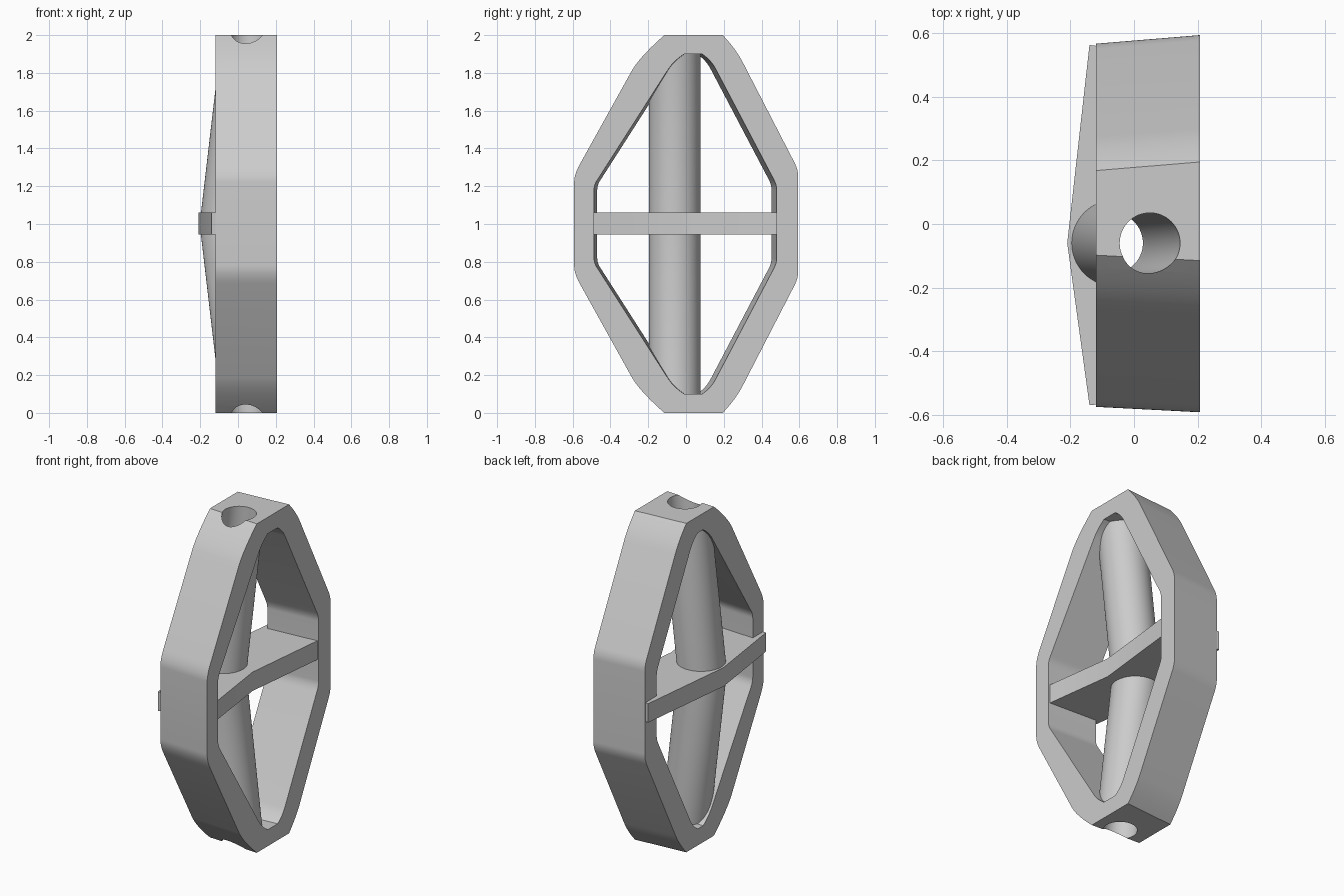
import bpy
import bmesh
from math import cos, sin, pi, radians

if "Cube" in bpy.data.objects:
    bpy.data.objects.remove(bpy.data.objects["Cube"], do_unlink=True)

grey = bpy.data.materials.new("light_grey")
grey.use_nodes = True
grey.diffuse_color = (0.6, 0.6, 0.6, 1)
grey.node_tree.nodes["Principled BSDF"].inputs["Base Color"].default_value = (0.6, 0.6, 0.6, 1)

BACK, FRONT = -0.12, 0.207      # x limits of the ring
AXIS_Y = -0.06                  # y of the bent tube


def skin(name, loops, closed=False):
    """Join equal-length loops of points into a solid; closed joins last to first."""
    bm = bmesh.new()
    rings = [[bm.verts.new(p) for p in loop] for loop in loops]
    pairs = list(zip(rings, rings[1:]))
    if closed:
        pairs.append((rings[-1], rings[0]))
    else:
        bm.faces.new(rings[0])
        bm.faces.new(rings[-1])
    for a, b in pairs:
        for i in range(len(a)):
            j = (i + 1) % len(a)
            bm.faces.new((a[i], a[j], b[j], b[i]))
    bmesh.ops.recalc_face_normals(bm, faces=bm.faces)
    mesh = bpy.data.meshes.new(name)
    bm.to_mesh(mesh)
    bm.free()
    mesh.materials.append(grey)
    obj = bpy.data.objects.new(name, mesh)
    bpy.context.collection.objects.link(obj)
    return obj


def curve(a, c, b, n=6):
    """Rounded corner from a to b, pulled towards c."""
    return [tuple((1 - t) ** 2 * a[k] + 2 * t * (1 - t) * c[k] + t * t * b[k] for k in (0, 1))
            for t in [i / n for i in range(n + 1)]]


def outline(left, right):
    """Closed y-z outline from upper left and right corners, mirrored about z = 1."""
    lt = [p for corner in left for p in curve(*corner)]
    rt = [p for corner in right for p in curve(*corner)]

    def low(pts):
        return [(y, 2 - z) for y, z in reversed(pts)]
    return lt + low(lt) + rt_lower_first(rt, low)


def rt_lower_first(rt, low):
    return [(y, 2 - z) for y, z in rt] + low([(y, 2 - z) for y, z in rt])


def at_face(pts, x):
    """Place an outline at x; the back face is narrower by a small draft."""
    draft = x == BACK
    half = len(pts) // 2
    return [(x, y + ((0.017 if i < half else -0.027) if draft else 0), z)
            for i, (y, z) in enumerate(pts)]


# Ring: elongated octagon with rounded corners
outer = outline(
    [((-0.115, 2), (-0.24, 1.89), (-0.285, 1.815)), ((-0.56, 1.32), (-0.592, 1.265), (-0.592, 1.22))],
    [((0.195, 2), (0.265, 1.925), (0.30, 1.857)), ((0.577, 1.32), (0.594, 1.285), (0.594, 1.25))])
inner = outline(
    [((-0.01, 1.9), (-0.07, 1.86), (-0.1, 1.81)), ((-0.465, 1.24), (-0.487, 1.21), (-0.487, 1.18))],
    [((0.085, 1.9), (0.13, 1.87), (0.155, 1.825)), ((0.46, 1.245), (0.48, 1.21), (0.48, 1.18))])
ring = skin("ring_frame", [at_face(outer, FRONT), at_face(outer, BACK),
                           at_face(inner, BACK), at_face(inner, FRONT)], closed=True)

# Crossbar: shallow chevron plate
plan = [(-0.14, -0.57), (-0.21, AXIS_Y), (-0.14, 0.563),
        (0.203, 0.52), (0.14, AXIS_Y), (0.203, -0.53)]
crossbar = skin("crossbar", [[(x, y, z) for x, y in plan] for z in (0.945, 1.06)])


# Tube bent at mid height, and the bore through everything
def bent_rod(name, radius, reach):
    loops = []
    for dz in (-reach, 0, reach):
        cx = -0.067 + 0.117 * abs(dz)
        loops.append([(cx + radius * cos(a), AXIS_Y + radius * sin(a), 1 + dz)
                      for a in [2 * pi * i / 64 for i in range(64)]])
    return skin(name, loops)


tube = bent_rod("bent_tube", 0.136, 0.905)
bore = bent_rod("bore_cutter", 0.095, 1.1)
bore.hide_render = True

for obj in (ring, crossbar, tube):
    bpy.ops.object.select_all(action="DESELECT")
    obj.select_set(True)
    bpy.context.view_layer.objects.active = obj
    cut = obj.modifiers.new("bore", "BOOLEAN")
    cut.operation = "DIFFERENCE"
    cut.solver = "EXACT"
    cut.object = bore
    bpy.ops.object.modifier_apply(modifier=cut.name)
    bpy.ops.object.shade_smooth_by_angle(angle=radians(30))

bpy.data.objects.remove(bore, do_unlink=True)
